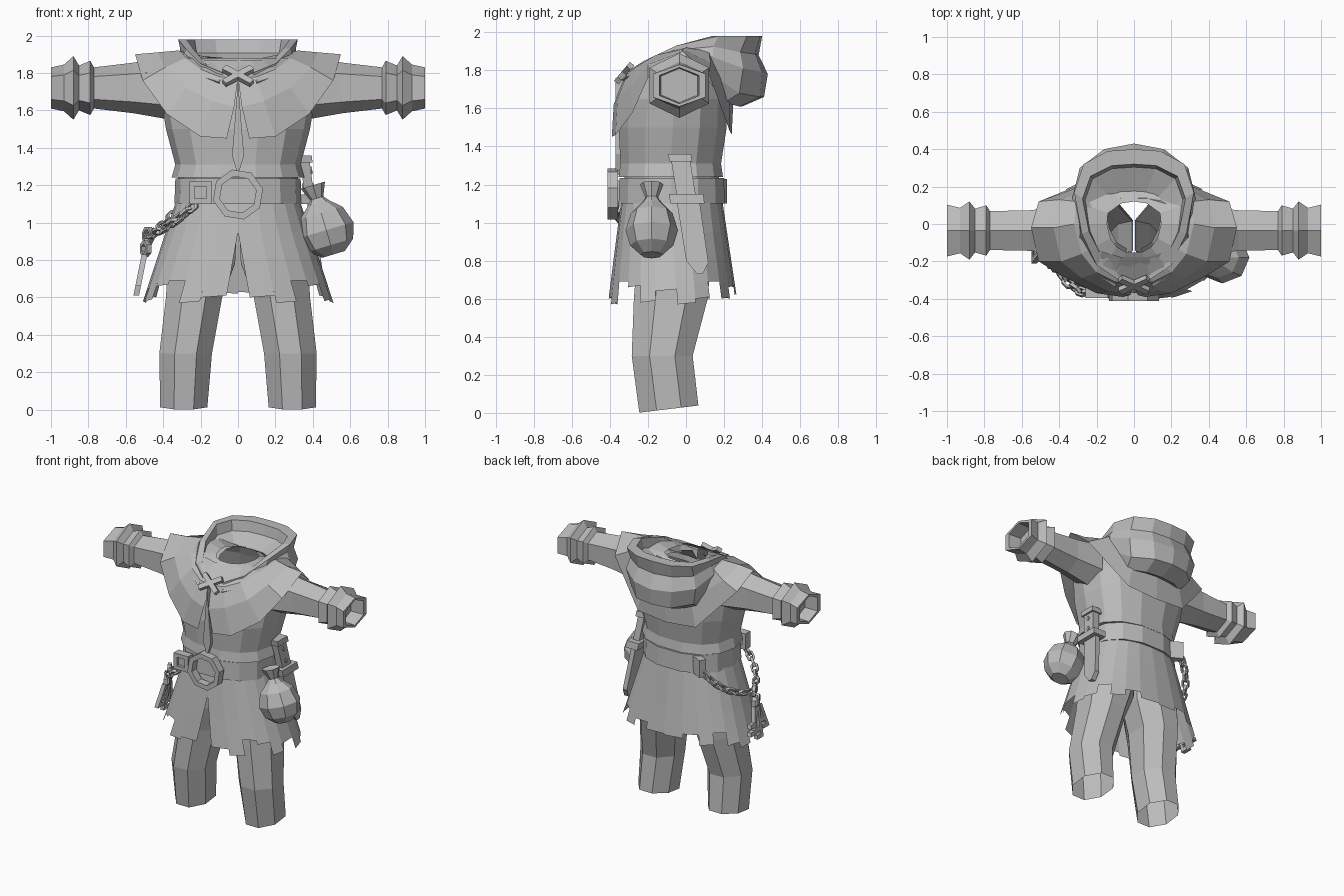
import bpy
import bmesh
import math
from mathutils import Vector, Quaternion

default_cube = bpy.data.objects.get("Cube")
if default_cube:
    bpy.data.objects.remove(default_cube, do_unlink=True)

cloth = bpy.data.materials.new("plain grey")
cloth.use_nodes = True
GREY = (.5, .5, .5, 1)
cloth.diffuse_color = GREY
cloth.node_tree.nodes["Principled BSDF"].inputs["Base Color"].default_value = GREY


def loft(name, rings, closed=True, wrap=False, caps=()):
    """Skin a list of equally long point rows with flat quads."""
    bm = bmesh.new()
    rows = [[bm.verts.new(point) for point in ring] for ring in rings]
    pairs = list(zip(rows, rows[1:]))
    if wrap:
        pairs.append((rows[-1], rows[0]))
    count = len(rows[0])
    for low, high in pairs:
        for i in range(count if closed else count - 1):
            j = (i + 1) % count
            bm.faces.new((low[i], low[j], high[j], high[i]))
    for index in caps:
        bm.faces.new(rows[index])
    bmesh.ops.remove_doubles(bm, verts=bm.verts, dist=.0005)
    bmesh.ops.recalc_face_normals(bm, faces=bm.faces)
    mesh = bpy.data.meshes.new(name)
    bm.to_mesh(mesh)
    bm.free()
    mesh.materials.append(cloth)
    obj = bpy.data.objects.new(name, mesh)
    bpy.context.collection.objects.link(obj)
    return obj


def soften(value):
    return math.copysign(abs(value) ** .85, value)


def oval_point(angle, z, half_width, front, back):
    middle, depth = (front + back) / 2, (back - front) / 2
    return (half_width * soften(math.cos(angle)), middle + depth * soften(math.sin(angle)), z)


def oval(z, half_width, front, back, sides=14):
    return [oval_point(math.tau * (i + .5) / sides - math.pi / 2, z, half_width, front, back)
            for i in range(sides)]


def both_sides(half):
    """Continue a front-to-back half row around to the front again."""
    return half + [(-x, y, z) for x, y, z in reversed(half)]


def toward(row, target, amount):
    return [tuple(Vector(point).lerp(Vector(target), amount)) for point in row]


def frame(name, centre, sides, outer, inner, depth, turn=None, stretch=1, phase=.5):
    """Flat polygonal ring standing in the local xz plane."""
    turn = turn or Quaternion()
    rings = []
    for radius, y in ((outer, -depth), (outer, depth), (inner, depth), (inner, -depth)):
        ring = []
        for i in range(sides):
            a = math.tau * (i + phase) / sides
            local = Vector((radius * math.cos(a) * stretch, y, radius * math.sin(a)))
            ring.append(Vector(centre) + turn @ local)
        rings.append(ring)
    return loft(name, rings, wrap=True)


def plate(name, outline, thickness, origin, lean_x=0, lean_y=0):
    """Extrude a (y, z) outline along x, hung from origin with a lean."""
    base = Vector(origin)
    rings = [[base + Vector((t - lean_x * h, u - lean_y * h, h)) for u, h in outline]
             for t in (-thickness / 2, thickness / 2)]
    return loft(name, rings, caps=(0, 1))


def block(name, centre, size, turn=None):
    turn = turn or Quaternion()
    x, y, z = (s / 2 for s in size)
    rings = [[Vector(centre) + turn @ Vector(corner) for corner in
              ((-x, side, -z), (x, side, -z), (x, side, z), (-x, side, z))]
             for side in (-y, y)]
    return loft(name, rings, caps=(0, 1))


def rectangle(width, low, high):
    return [(-width / 2, low), (width / 2, low), (width / 2, high), (-width / 2, high)]


# Tunic body, bulging over the belt
loft("tunic", [oval(*row) for row in (
    (1.1, .31, -.32, .18), (1.24, .32, -.33, .18), (1.24, .355, -.36, .2),
    (1.31, .335, -.35, .19), (1.5, .385, -.36, .22), (1.65, .41, -.34, .22),
    (1.8, .38, -.27, .17), (1.87, .25, -.18, .14))])
placket = [(0, 1.76), (.02, 1.5), (.032, 1.36), (0, 1.25), (-.032, 1.36), (-.02, 1.5)]
loft("tunic_placket", [[(x, y, z) for x, z in placket] for y in (-.37, -.33)], caps=(0, 1))

# Belt with its buckles
loft("belt", [oval(1.1, .34, -.36, .21), oval(1.235, .335, -.355, .205),
              oval(1.235, .31, -.33, .18), oval(1.1, .31, -.33, .18)], wrap=True)
frame("round_buckle", (0, -.385, 1.15), 8, .137, .1, .028, phase=.3)
frame("square_buckle", (-.2, -.365, 1.16), 4, .085, .045, .03)
block("square_buckle_back", (-.2, -.36, 1.16), (.11, .03, .11))
block("back_belt_box", (-.23, .17, 1.165), (.1, .05, .13), Quaternion((0, 0, 1), -.5))


# Skirt, slit at the front, with a ragged hem
def skirt_point(s, z):
    flare, slit = 1.12 - z, max(0, .95 - z) * .25
    angle = slit + s * (math.tau - 2 * slit) - math.pi / 2
    return oval_point(angle, z, .33 + .33 * flare, -.34 - .13 * flare, .19 + .15 * flare)


STRIPS = 24
loft("skirt", [[skirt_point(i / STRIPS, z) for i in range(STRIPS + 1)]
               for z in (1.12, .95, .82, .69)], closed=False)
hem_ends = (.6, .57, None, .66, .58, .64, .57, .6, None, .6, .66, .62)
for i in range(STRIPS):
    # The two halves match, running out from the slit
    end = hem_ends[min(i, STRIPS - 1 - i)]
    if end:
        a, b = i / STRIPS, (i + 1) / STRIPS
        loft("hem_strip", [[skirt_point(a, .69), skirt_point(b, .69)],
                           [skirt_point(a, end), skirt_point(b, end + .01)]], closed=False)

# Trouser legs and sleeves
for side, label in ((1, "left"), (-1, "right")):
    leg_rings = []
    for z, cx, cy, rx, ry in ((1, .17, -.06, .17, .2), (.78, .195, -.065, .185, .2),
                              (.6, .235, -.08, .155, .2),
                              (.3, .28, -.125, .145, .165), (.02, .29, -.09, .13, .16)):
        ring = []
        for i in range(8):
            a = math.tau * (i + .5) / 8
            y = cy + ry * 1.05 * math.sin(a)
            tilt = .12 * (y - cy) if z < .1 else 0
            ring.append((side * (cx + rx * 1.05 * math.cos(a)), y, z + tilt))
        leg_rings.append(ring)
    loft(label + "_trouser_leg", leg_rings)

    sleeve_rings = []
    for x, height, depth in ((.36, .17, .15), (.56, .135, .125), (.77, .11, .12),
                             (.79, .145, .155), (.85, .12, .135), (.88, .17, .18),
                             (.93, .125, .14), (1, .11, .16), (1, .095, .12), (.9, .09, .11)):
        sleeve_rings.append([(side * x, -.035 + depth * math.sin(math.tau * i / 6),
                              1.72 + height * soften(math.cos(math.tau * i / 6)))
                             for i in range(6)])
    loft(label + "_sleeve", sleeve_rings, caps=(-1,))

# Shoulder mantle rising to the neck: collar line, middle and hem, front to back
collar = [(0, -.32, 1.77), (.1, -.31, 1.78), (.2, -.26, 1.82), (.28, -.16, 1.88),
          (.32, 0, 1.92), (.31, .12, 1.9), (.15, .23, 1.82), (0, .25, 1.8)]
middle = [(.02, -.38, 1.62), (.14, -.36, 1.65), (.28, -.29, 1.72), (.39, -.2, 1.83),
          (.43, -.02, 1.91), (.4, .13, 1.84), (.2, .23, 1.68), (0, .25, 1.66)]
hem = [(.06, -.39, 1.45), (.2, -.37, 1.46), (.38, -.28, 1.58), (.51, -.2, 1.76),
       (.55, -.02, 1.9), (.51, .12, 1.78), (.24, .23, 1.48), (0, .24, 1.46)]
neck = [(x * .45, y * .48, 1.88) for x, y, z in collar]
loft("mantle", [both_sides(row) for row in (neck, collar, middle, hem)], closed=False)

# Lowered hood: rolled rim, sagging pouch at the back and hollow inside
rim = [(.08, -.3, 1.8), (.2, -.22, 1.85), (.28, -.05, 1.93), (.32, .17, 1.98),
       (.27, .32, 1.98), (.14, .39, 1.98), (0, .4, 1.98)]
bulge = [(.1, -.34, 1.75), (.22, -.26, 1.79), (.32, -.1, 1.88), (.33, .14, 1.87),
         (.29, .3, 1.81), (.16, .4, 1.79), (0, .43, 1.78)]
sag = [(.1, -.32, 1.74), (.21, -.25, 1.78), (.31, -.09, 1.87), (.31, .13, 1.78),
       (.26, .28, 1.68), (.14, .39, 1.66), (0, .41, 1.66)]
under = [(x * .9, y * .72 if y > 0 else y, z - .05) for x, y, z in sag]
pinch = [tuple(Vector(p).lerp(Vector(q), .5)) for p, q in zip(rim, bulge)]
pinch = [(x * .95, y * .92, z) for x, y, z in pinch]
inner_rim = [(x * .86, y * .8, z) for x, y, z in rim]
inner_wall = [(x, y, z - .07) for x, y, z in toward(inner_rim, (0, 0, 1.9), .05)]
throat = [(x * .55, y * .55, 1.85) for x, y, z in inner_rim]
loft("hood", [both_sides(row) for row in
              (toward(under, (0, 0, 1.75), .35), under, sag, bulge, pinch, rim,
               inner_rim, inner_wall, throat)], closed=False)

# Crossed lace lying on the throat
lie_back = Quaternion((1, 0, 0), -.7)
for tilt in (-.6, .6):
    block("throat_lace", (0, -.325, 1.785), (.18, .03, .035),
          lie_back @ Quaternion((0, 1, 0), tilt))

# Drawstring pouch on the left hip
pouch_rings = []
for z, radius in ((1.19, .03), (1.2, .065), (1.13, .035), (1.1, .06), (1.05, .115),
                  (.96, .145), (.88, .12), (.83, .06)):
    cx = .4 + .3 * (1.2 - z)
    pouch_rings.append([(cx + radius * math.cos(math.tau * i / 8),
                         -.18 + radius * .95 * math.sin(math.tau * i / 8),
                         z + .3 * radius * math.cos(math.tau * i / 8)) for i in range(8)])
loft("hip_pouch", pouch_rings, caps=(0, -1))

# Sheathed dagger behind the pouch
sheath = dict(origin=(.385, .005, 1.12), lean_x=.13, lean_y=.16)
blade_outline = [(-.055, 0), (.065, 0), (.06, -.33), (.02, -.39), (-.01, -.39), (-.055, -.32)]
for name, outline, thickness in (
        ("dagger_blade", blade_outline, .035),
        ("dagger_guard", rectangle(.18, -.02, .03), .1),
        ("dagger_grip", rectangle(.1, .02, .21), .05),
        ("dagger_pommel", rectangle(.12, .2, .24), .08)):
    plate(name, outline, thickness, **sheath)
for h in (.07, .16):
    plate("grip_stud", [(-.015, h), (0, h - .02), (.015, h), (0, h + .02)], .065, **sheath)


# Chains meeting at a key ring on the right hip
def chain(start, sag_point, end, count):
    a, b, c = Vector(start), Vector(sag_point), Vector(end)
    for i in range(count):
        t = (i + .5) / count
        spot = a.lerp(b, t).lerp(b.lerp(c, t), t)
        turn = (b.lerp(c, t) - a.lerp(b, t)).to_track_quat('X', 'Z')
        turn = turn @ Quaternion((1, 0, 0), math.pi / 2 * (i % 2) + .4)
        frame("chain_link", spot, 6, .03, .016, .009, turn, stretch=1.5, phase=0)


key_ring = (-.48, -.13, .93)
chain((-.23, -.37, 1.1), (-.35, -.38, .98), key_ring, 7)
chain((-.27, .18, 1.13), (-.42, .12, .95), key_ring, 8)
sideways = Quaternion((0, 0, 1), math.pi / 2 + .5)
frame("key_ring", key_ring, 8, .05, .032, .012, sideways)

# Keys hanging from the ring
for lean, length in ((-.25, .27), (.05, .32), (.3, .28)):
    hang = dict(origin=key_ring, lean_x=-.2, lean_y=lean)
    bow = (key_ring[0] - .014, key_ring[1] + lean * .07, key_ring[2] - .07)
    frame("key_bow", bow, 6, .045, .025, .014, sideways)
    plate("key_shaft", rectangle(.028, -length, -.1), .03, **hang)
    for h in (-length, -length + .05):
        tooth = [(u + .03, v) for u, v in rectangle(.055, h, h + .028)]
        plate("key_tooth", tooth, .03, **hang)
